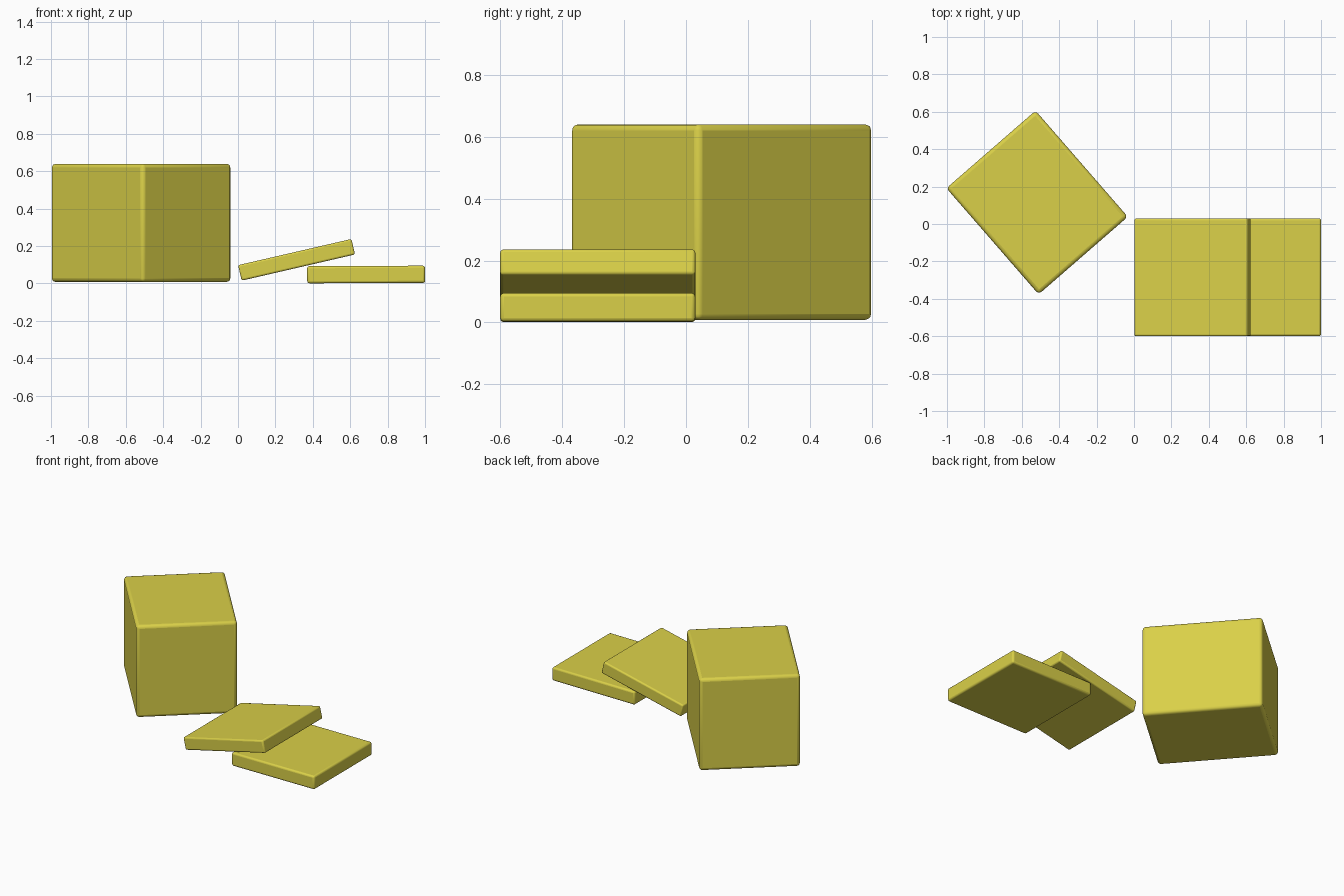
import bpy, math

if "Cube" in bpy.data.objects:
    bpy.data.objects.remove(bpy.data.objects["Cube"])

yellow = bpy.data.materials.new("mustard_yellow")
yellow.diffuse_color = (0.70, 0.63, 0.065, 1)
yellow.use_nodes = True
yellow.node_tree.nodes["Principled BSDF"].inputs["Base Color"].default_value = yellow.diffuse_color


def cushion(name, centre, size, rotation, bevel):
    """Rounded block with softly shaded edges."""
    bpy.ops.mesh.primitive_cube_add(size=1, location=centre)
    ob = bpy.context.object
    ob.name = name
    ob.scale = size
    bpy.ops.object.transform_apply(location=False, rotation=False, scale=True)
    ob.rotation_euler = [math.radians(a) for a in rotation]
    mod = ob.modifiers.new("rounded_edges", 'BEVEL')
    mod.width = bevel
    mod.segments = 3
    ob.data.materials.append(yellow)
    bpy.ops.object.shade_smooth_by_angle(angle=math.radians(40))
    return ob


# large block, turned on the floor
cushion("large_block", (-0.518, 0.115, 0.324), (0.632, 0.752, 0.632), (0, 0, 41), 0.02)

# flat slab on the floor
cushion("flat_slab", (0.685, -0.285, 0.048), (0.63, 0.63, 0.092), (0, -0.2, 0), 0.012)

# second slab leaning on the first
cushion("leaning_slab", (0.313, -0.285, 0.1265), (0.622, 0.63, 0.085), (0, -13, 0), 0.01)
